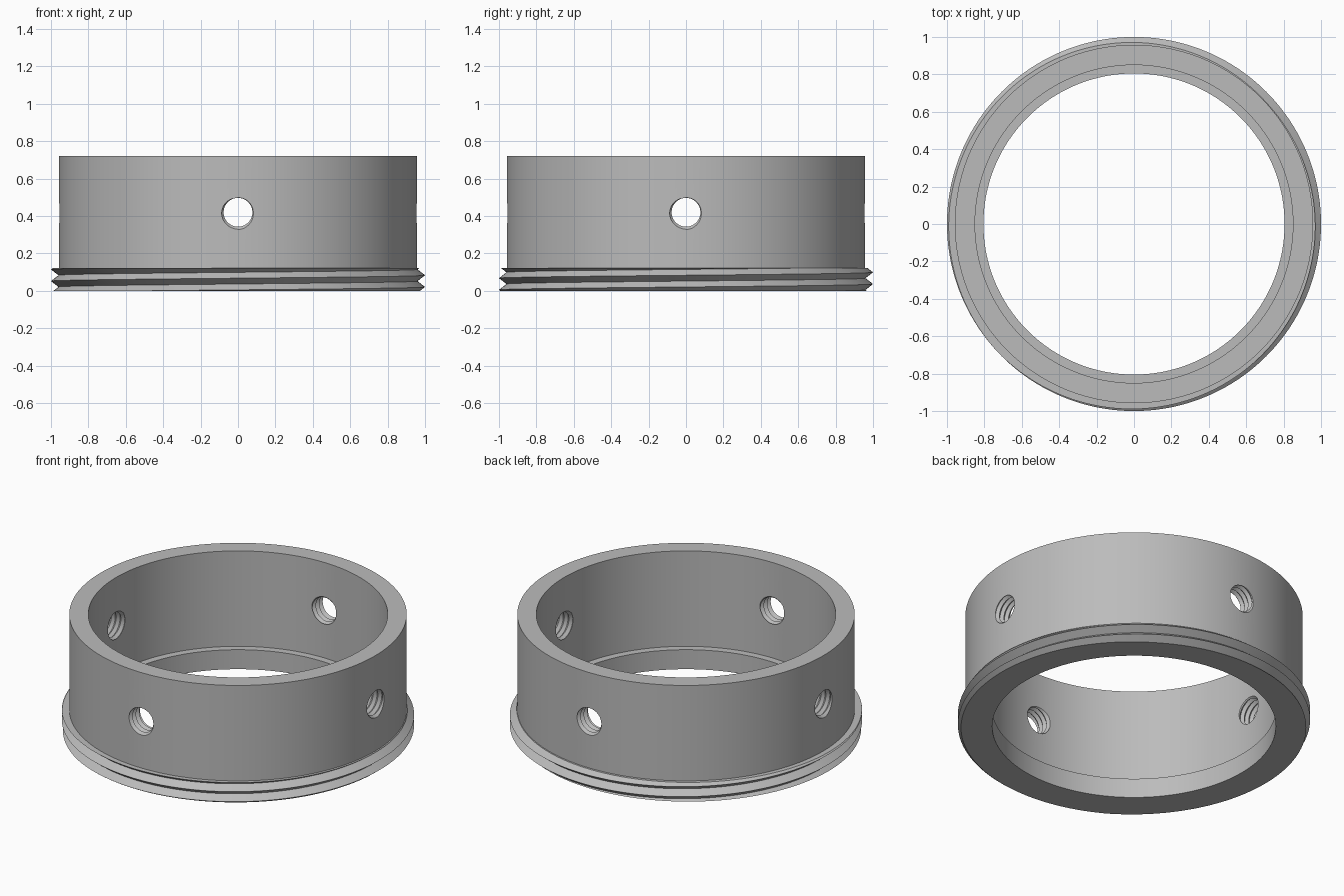
import bpy, bmesh, math
from mathutils import Matrix

default = bpy.data.objects.get("Cube")
if default:
    bpy.data.objects.remove(default)

steel = bpy.data.materials.new("plain grey steel")
steel.use_nodes = True
grey = (0.5, 0.5, 0.5, 1)
steel.diffuse_color = grey
steel.node_tree.nodes["Principled BSDF"].inputs["Base Color"].default_value = grey


def helical_solid(name, before, after, low, high, root, crest, pitch, phase, steps):
    """Revolve a profile whose stretch from low to high carries a V thread.
    before and after are (radius, height) points that complete the profile."""
    def radius(z, turn):
        wave = ((z - phase) / pitch - turn) % 1
        return root + (crest - root) * abs(2 * wave - 1)

    first = math.floor((low - phase) / pitch) * 2 - 4
    last = math.ceil((high - phase) / pitch) * 2 + 2
    bm = bmesh.new()
    columns = []
    for i in range(steps + 1):
        turn = i / steps
        a = turn * math.tau
        ridge = [phase + pitch * (turn + k / 2) for k in range(first, last + 1)]
        thread = [(radius(z, turn), z) for z in (min(max(z, low), high) for z in ridge)]
        points = before + thread + after
        columns.append([bm.verts.new((r * math.cos(a), r * math.sin(a), z)) for r, z in points])
    count = len(columns[0])
    closed = count if before[0][0] > 0 else count - 1
    for c, d in zip(columns, columns[1:]):
        for j in range(closed):
            n = (j + 1) % count
            bm.faces.new((c[j], d[j], d[n], c[n]))
    bmesh.ops.remove_doubles(bm, verts=bm.verts, dist=0.00005)
    bmesh.ops.recalc_face_normals(bm, faces=bm.faces)
    mesh = bpy.data.meshes.new(name)
    bm.to_mesh(mesh)
    bm.free()
    mesh.materials.append(steel)
    obj = bpy.data.objects.new(name, mesh)
    bpy.context.collection.objects.link(obj)
    return obj


# Ring with a stepped bore and an external thread around its foot
wall, bore, lip, foot, height = 0.958, 0.85, 0.805, 0.122, 0.72
ring = helical_solid(
    "threaded_ring", [(lip, 0)],
    [(wall, foot), (wall, height), (bore, height), (bore, foot), (lip, foot)],
    0, foot, 0.96, 1.0, 0.0625, 0.021, 256)

# Four threaded screw holes through the wall
bpy.context.view_layer.objects.active = ring
for i in range(4):
    cutter = helical_solid(
        "screw_hole_cutter", [(0, 0.78)], [(0, 1.02)],
        0.78, 1.02, 0.077, 0.092, 0.033, 0.932, 48)
    cutter.matrix_world = (Matrix.Translation((0, 0, 0.42))
                           @ Matrix.Rotation(i * math.pi / 2, 4, "Z")
                           @ Matrix.Rotation(math.pi / 2, 4, "X"))
    cutter.hide_render = True
    cut = ring.modifiers.new("screw hole", "BOOLEAN")
    cut.operation = "DIFFERENCE"
    cut.solver = "EXACT"
    cut.object = cutter
    bpy.ops.object.modifier_apply(modifier=cut.name)
    bpy.data.objects.remove(cutter)

# Smooth walls with crisp edges
bpy.ops.object.select_all(action="DESELECT")
ring.select_set(True)
bpy.ops.object.shade_smooth_by_angle(angle=math.radians(30))
